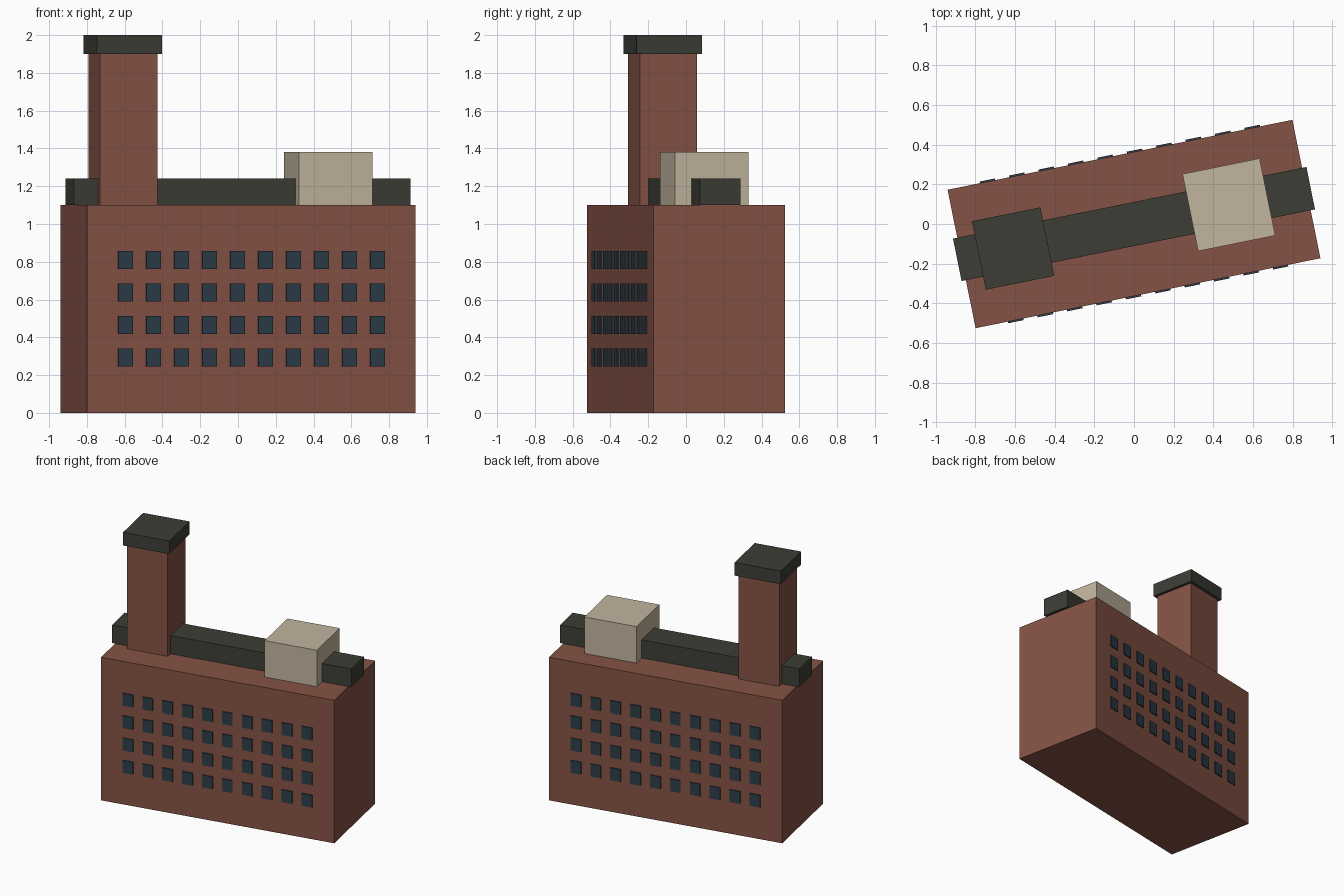
import bpy
import bmesh
from mathutils import Matrix, Vector

if "Cube" in bpy.data.objects:
    bpy.data.objects.remove(bpy.data.objects["Cube"], do_unlink=True)

TURN = Matrix.Rotation(0.2, 4, 'Z')  # the whole building stands askew
LENGTH, DEPTH, ROOF = 1.774, 0.712, 1.10


def material(name, rgb):
    """Flat material from 8-bit sRGB values."""
    linear = [((c / 255 + 0.055) / 1.055) ** 2.4 for c in rgb] + [1.0]
    mat = bpy.data.materials.new(name)
    mat.use_nodes = True
    mat.diffuse_color = linear
    mat.node_tree.nodes["Principled BSDF"].inputs["Base Color"].default_value = linear
    return mat


def add_boxes(name, boxes, mat):
    """One object made of boxes given as (centre, size)."""
    bm = bmesh.new()
    for centre, size in boxes:
        place = Matrix.Translation(Vector(centre)) @ Matrix.Diagonal((*size, 1))
        bmesh.ops.create_cube(bm, size=1, matrix=place)
    mesh = bpy.data.meshes.new(name)
    bm.to_mesh(mesh)
    bm.free()
    mesh.materials.append(mat)
    obj = bpy.data.objects.new(name, mesh)
    obj.matrix_world = TURN
    bpy.context.collection.objects.link(obj)
    return obj


def block(x, width, depth, bottom, top):
    """Box on the long centre line of the building."""
    return (x, 0, (bottom + top) / 2), (width, depth, top - bottom)


brick = material("brick red", (133, 82, 69))
charcoal = material("charcoal", (60, 61, 54))
beige = material("beige", (194, 181, 158))
glass = material("dark blue glass", (45, 60, 72))

# Main hall
add_boxes("factory_hall", [block(0, LENGTH, DEPTH, 0, ROOF)], brick)

# Roof ridge and rooftop unit
add_boxes("roof_ridge", [block(0, 1.818, 0.218, ROOF, 1.24)], charcoal)
add_boxes("rooftop_unit", [block(0.488, 0.397, 0.397, ROOF, 1.38)], beige)

# Chimney
add_boxes("chimney_shaft", [block(-0.622, 0.31, 0.31, ROOF, 1.90)], brick)
add_boxes("chimney_cap", [block(-0.622, 0.352, 0.352, 1.90, 2.0)], charcoal)

# Window grids on the front and back walls
for side, name in ((-1, "front_windows"), (1, "back_windows")):
    panes = []
    for row in range(4):
        for col in range(10):
            centre = ((col - 4.5) * 0.1513, side * (DEPTH / 2 + 0.004), 0.294 + row * 0.172)
            panes.append((centre, (0.079, 0.009, 0.095)))
    add_boxes(name, panes, glass)
